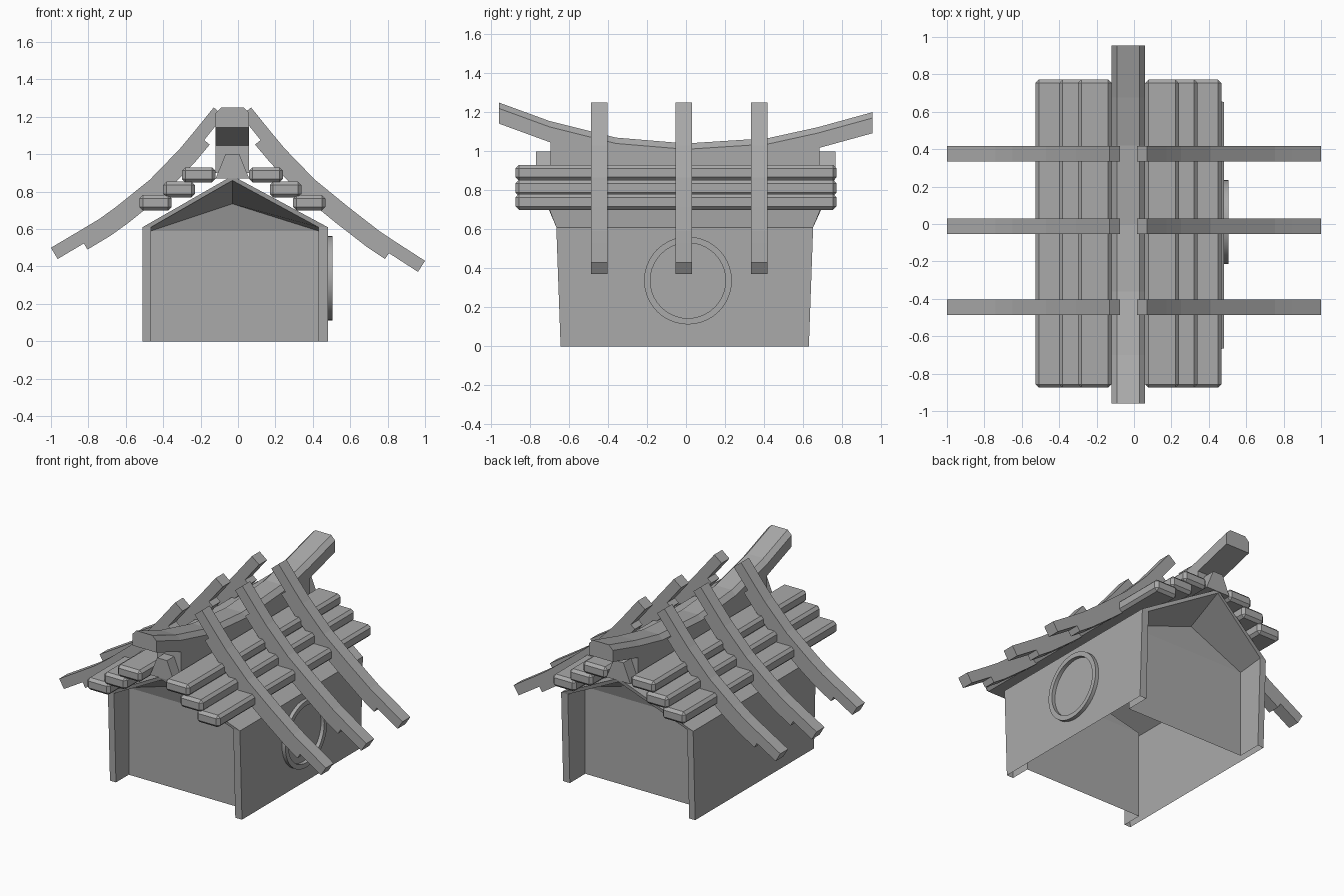
import bpy, bmesh
from mathutils import Vector

cube = bpy.data.objects.get("Cube")
if cube:
    bpy.data.objects.remove(cube, do_unlink=True)

grey = bpy.data.materials.new("plain_grey")
grey.use_nodes = True
grey.diffuse_color = (0.4, 0.4, 0.4, 1)
grey.node_tree.nodes["Principled BSDF"].inputs["Base Color"].default_value = (0.4, 0.4, 0.4, 1)

CX = -0.03  # x of the ridge line


def loft(name, rings, closed=True, caps=True, loop=False):
    """Skin a list of equal-length point rings."""
    bm = bmesh.new()
    vs = [[bm.verts.new(p) for p in r] for r in rings]
    n = len(rings[0])
    pairs = list(zip(vs, vs[1:])) + ([(vs[-1], vs[0])] if loop else [])
    for a, b in pairs:
        for i in range(n if closed else n - 1):
            j = (i + 1) % n
            bm.faces.new((a[i], a[j], b[j], b[i]))
    if caps:
        for r in (vs[0], vs[-1]):
            if closed:
                bm.faces.new(r)
            else:  # gable: rectangle plus triangle
                bm.faces.new((r[0], r[1], r[3], r[4]))
                bm.faces.new(r[1:4])
    bmesh.ops.recalc_face_normals(bm, faces=bm.faces)
    mesh = bpy.data.meshes.new(name)
    bm.to_mesh(mesh)
    bm.free()
    mesh.materials.append(grey)
    ob = bpy.data.objects.new(name, mesh)
    bpy.context.collection.objects.link(ob)
    return ob


def extrude_y(name, profile, y0, y1):
    return loft(name, [[(x, y, z) for x, z in profile] for y in (y0, y1)])


# House shell: side walls and roof, open below, with recessed gables
def house_ring(x0, x1, eave, apex, ys):
    xz = [(x0, 0), (x0, eave), (CX, apex), (x1, eave), (x1, 0)]
    yy = [ys[0], ys[1], ys[2], ys[1], ys[0]]
    return [(x, y, z) for (x, z), y in zip(xz, yy)]


outer, inner = (-0.51, 0.48), (-0.465, 0.43)
front, back = (-0.643, -0.665, -0.77), (0.63, 0.652, 0.765)
loft("house_shell", [
    house_ring(*inner, 0.59, 0.735, (-0.506, -0.506, -0.55)),
    house_ring(*inner, 0.61, 0.86, front),
    house_ring(*outer, 0.61, 0.885, front),
    house_ring(*outer, 0.61, 0.885, back),
    house_ring(*inner, 0.61, 0.86, back),
    house_ring(*inner, 0.59, 0.735, (0.465, 0.465, 0.51)),
], closed=False)

# Roof planks, three stepped rows on each side
for row, (u0, u1, z0, z1) in enumerate([(0.325, 0.497, 0.70, 0.782),
                                        (0.2, 0.37, 0.77, 0.853),
                                        (0.09, 0.27, 0.85, 0.93)]):
    for side, s in (("left", 1), ("right", -1)):
        a, b = CX + s * u0, CX + s * u1
        plank = extrude_y(f"roof_plank_{side}_{row + 1}",
                          [(a, z0), (b, z0), (b, z1), (a, z1)], -0.875, 0.772)
        bev = plank.modifiers.new("chamfer", "BEVEL")
        bev.width = 0.018
        bev.segments = 1

# Tapered beam on the roof apex
extrude_y("apex_beam", [(CX - 0.09, 0.87), (CX - 0.037, 1.0),
                        (CX + 0.037, 1.0), (CX + 0.09, 0.87)], -0.77, 0.767)

# Sagging ridge beam with chamfered top edges
ridge = [(-0.96, 1.25), (-0.70, 1.155), (-0.36, 1.07), (0, 1.04),
         (0.42, 1.067), (0.675, 1.123), (0.955, 1.20)]
w, c, h = 0.09, 0.03, 0.108
section = [(-w, -h), (-w, -c), (c - w, 0), (w - c, 0), (w, -c), (w, -h)]
loft("ridge_beam", [[(CX + x, y, z + dz) for x, dz in section] for y, z in ridge])

# Web filling the space between ridge beam and roof
web = [(-0.695, 1.05)] + [(y, z - 0.07) for y, z in ridge[2:5]] + [(0.685, 1.02)]
web += [(0.685, 0.9), (-0.695, 0.9)]
loft("ridge_web", [[(CX + s * w, y, z) for y, z in web] for s in (-1, 1)])

# Curved rafters: thick in the middle, stepped thinner at both ends
top = [(0.10, 1.25), (0.205, 1.12), (0.28, 1.03), (0.44, 0.865)]
tails = {"left": (1, [(0.62, 0.718), (0.785, 0.59), (0.875, 0.53), (1.03, 0.43)]),
         "right": (-1, [(0.62, 0.72), (0.71, 0.655), (0.83, 0.583), (0.97, 0.50)])}


def rafter_profile(pts, thin=0.07, thick=0.108):
    pts = [Vector(p) for p in pts]
    last = len(pts) - 1
    lower = []
    for i, p in enumerate(pts):
        t = (pts[min(i + 1, last)] - pts[max(i - 1, 0)]).normalized()
        n = Vector((t.y, -t.x))
        depths = [thick]
        if i in (0, last):
            depths = [thin]
        elif i == 1:
            depths = [thin, thick]
        elif i == last - 1:
            depths = [thick, thin]
        lower += [p + n * d for d in depths]
    return pts + lower[::-1]


for side, (s, tail) in tails.items():
    profile = [(CX + s * p.x, p.y) for p in rafter_profile(top + tail)]
    for k, y in enumerate((-0.445, -0.012, 0.376)):
        extrude_y(f"rafter_{side}_{k + 1}", profile, y - 0.042, y + 0.042)

# Round window frame on the left wall
bpy.ops.mesh.primitive_circle_add(vertices=40, radius=1)
guide = bpy.context.object
circle = [v.co.copy() for v in guide.data.vertices]
bpy.data.objects.remove(guide, do_unlink=True)
frame = loft("round_window_frame",
             [[(x, 0.01 + r * p.x, 0.337 + r * p.y) for r, x in
               ((0.225, 0.475), (0.225, 0.505), (0.193, 0.505), (0.193, 0.475))]
              for p in circle], caps=False, loop=True)
bpy.ops.object.select_all(action="DESELECT")
frame.select_set(True)
bpy.context.view_layer.objects.active = frame
bpy.ops.object.shade_smooth_by_angle()
